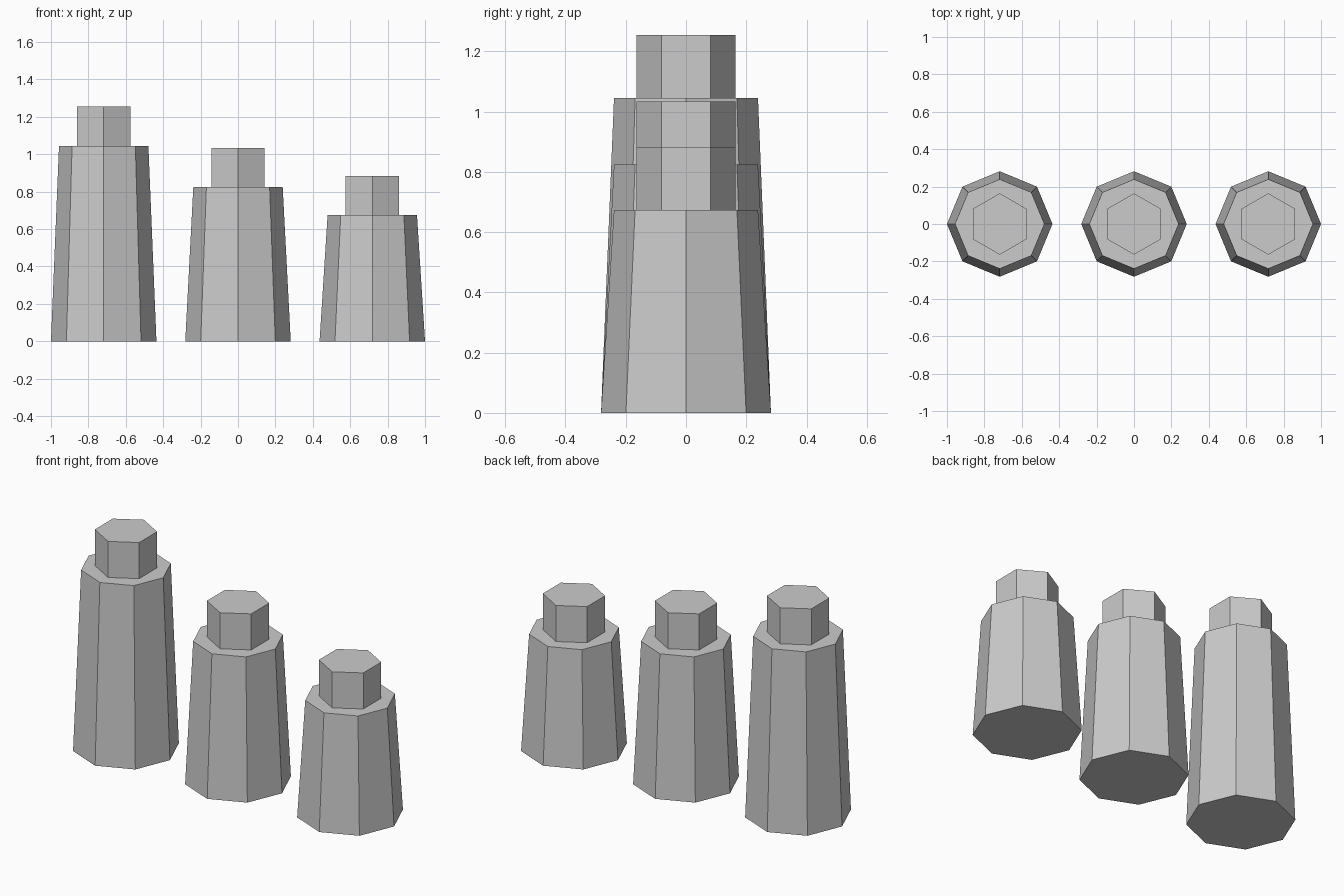
import bpy

cube = bpy.data.objects.get("Cube")
if cube:
    bpy.data.objects.remove(cube, do_unlink=True)

grey = bpy.data.materials.new("light_grey")
grey.use_nodes = True
colour = (0.6, 0.6, 0.6, 1)
grey.diffuse_color = colour
grey.node_tree.nodes["Principled BSDF"].inputs["Base Color"].default_value = colour


def prism(name, sides, r_bottom, r_top, x, z_bottom, z_top):
    """Flat-shaded tapered prism between two heights."""
    bpy.ops.mesh.primitive_cone_add(
        vertices=sides, radius1=r_bottom, radius2=r_top, depth=z_top - z_bottom,
        location=(x, 0, (z_bottom + z_top) / 2))
    obj = bpy.context.object
    obj.name = name
    obj.data.materials.append(grey)


# Three tapered octagonal posts, each with a hexagonal cap
for label, x, height in (("tall", -0.718, 1.045),
                         ("middle", 0, 0.824),
                         ("short", 0.718, 0.674)):
    prism(label + "_post", 8, 0.282, 0.239, x, 0, height)
    prism(label + "_cap", 6, 0.164, 0.164, x, height, height + 0.209)
